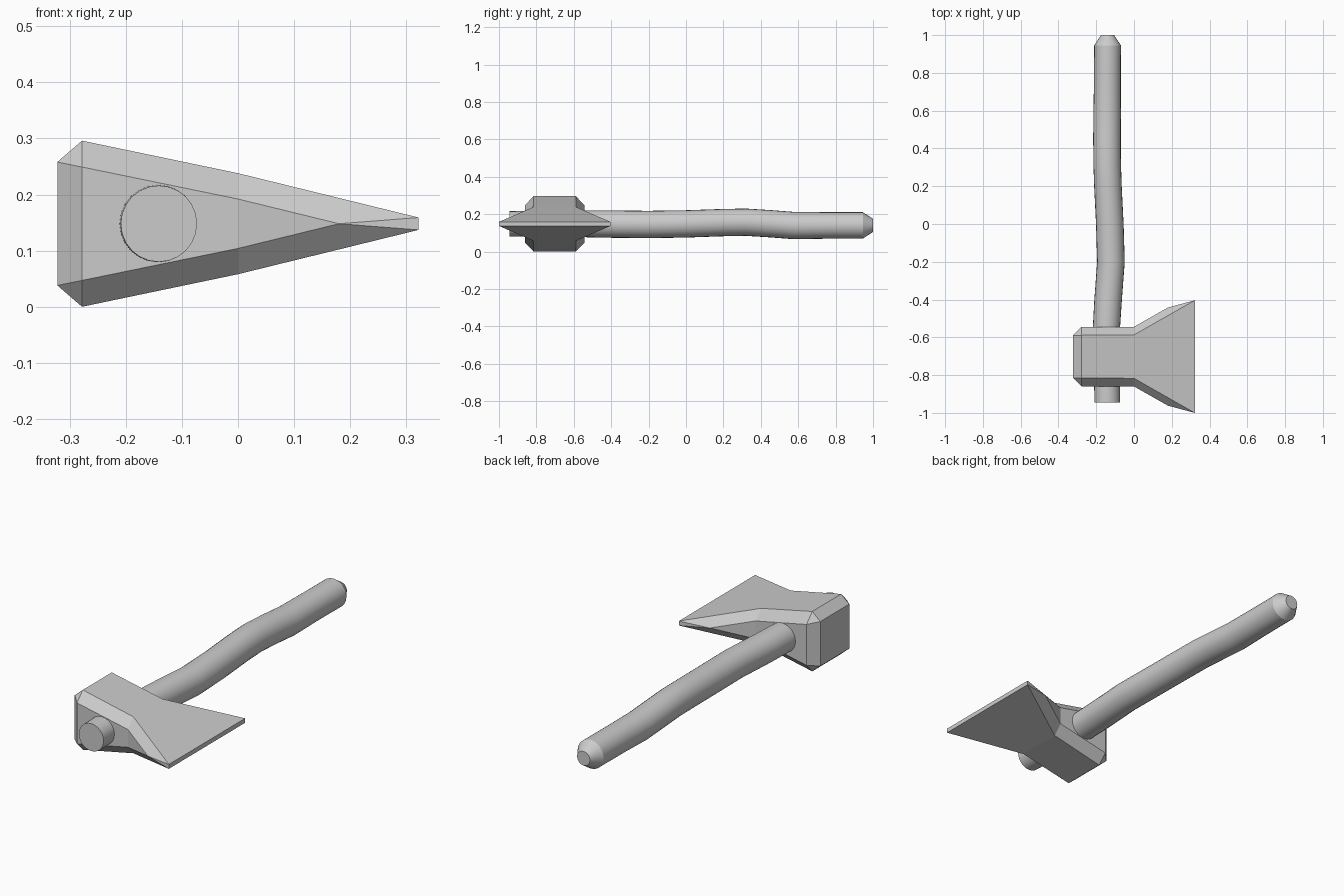
import bpy, bmesh, math

default = bpy.data.objects.get("Cube")
if default:
    bpy.data.objects.remove(default)

grey = bpy.data.materials.new("plain grey")
grey.use_nodes = True
colour = (0.6, 0.6, 0.6, 1)
grey.diffuse_color = colour
grey.node_tree.nodes["Principled BSDF"].inputs["Base Color"].default_value = colour


def finish(bm, name):
    """Turn a bmesh into a named object with consistent normals."""
    bmesh.ops.recalc_face_normals(bm, faces=bm.faces)
    mesh = bpy.data.meshes.new(name)
    bm.to_mesh(mesh)
    bm.free()
    mesh.materials.append(grey)
    obj = bpy.data.objects.new(name, mesh)
    bpy.context.collection.objects.link(obj)
    return obj


# Axe head: two bevel lines of one quarter, mirrored in y and z
HEAD_Y, HEAD_Z = -0.702, 0.148
flat_line = [(-0.322, 0.113, 0.11), (-0.278, 0.113, 0.148), (0, 0.115, 0.09),
             (0.322, 0.298, 0.011), (0.322, 0.298, 0.011)]
side_line = [(-0.322, 0.113, 0.11), (-0.278, 0.158, 0.101), (0, 0.158, 0.044),
             (0.18, 0.26, 0), (0.322, 0.298, 0.011)]

bm = bmesh.new()
found = {}


def vert(p, sy, sz):
    key = (p[0], p[1] * sy, p[2] * sz)
    if key not in found:
        found[key] = bm.verts.new((key[0], HEAD_Y + key[1], HEAD_Z + key[2]))
    return found[key]


def face(corners):
    corners = list(dict.fromkeys(corners))
    if len(corners) > 2:
        bm.faces.new(corners)


rings = []
for f, s in zip(flat_line, side_line):
    rings.append([vert(f, 1, 1), vert(s, 1, 1), vert(s, 1, -1), vert(f, 1, -1),
                  vert(f, -1, -1), vert(s, -1, -1), vert(s, -1, 1), vert(f, -1, 1)])
for a, b in zip(rings, rings[1:]):
    for i in range(8):
        j = (i + 1) % 8
        face([a[i], a[j], b[j], b[i]])
face(rings[0])
face(rings[-1])
finish(bm, "axe_head")

# Handle: gently bent round shaft, rows of y, x, z, radius
SIDES = 24
path = [(-0.945, -0.141, 0.148, 0.068), (-0.55, -0.146, 0.149, 0.072),
        (-0.4, -0.137, 0.147, 0.073), (-0.2, -0.122, 0.145, 0.073),
        (0, -0.128, 0.148, 0.073), (0.2, -0.138, 0.155, 0.073),
        (0.32, -0.142, 0.157, 0.073), (0.45, -0.143, 0.149, 0.073),
        (0.58, -0.142, 0.139, 0.073), (0.75, -0.141, 0.14, 0.071),
        (0.945, -0.14, 0.14, 0.071), (1, -0.14, 0.14, 0.035)]
bm = bmesh.new()
rings = []
for y, x, z, r in path:
    angles = [math.tau * i / SIDES for i in range(SIDES)]
    rings.append([bm.verts.new((x + r * math.cos(t), y, z + r * math.sin(t)))
                  for t in angles])
for a, b in zip(rings, rings[1:]):
    for i in range(SIDES):
        j = (i + 1) % SIDES
        bm.faces.new([a[i], a[j], b[j], b[i]])
bm.faces.new(rings[0])
bm.faces.new(rings[-1])
handle = finish(bm, "handle")

bpy.ops.object.select_all(action="DESELECT")
handle.select_set(True)
bpy.context.view_layer.objects.active = handle
bpy.ops.object.shade_smooth_by_angle(angle=math.radians(30))
